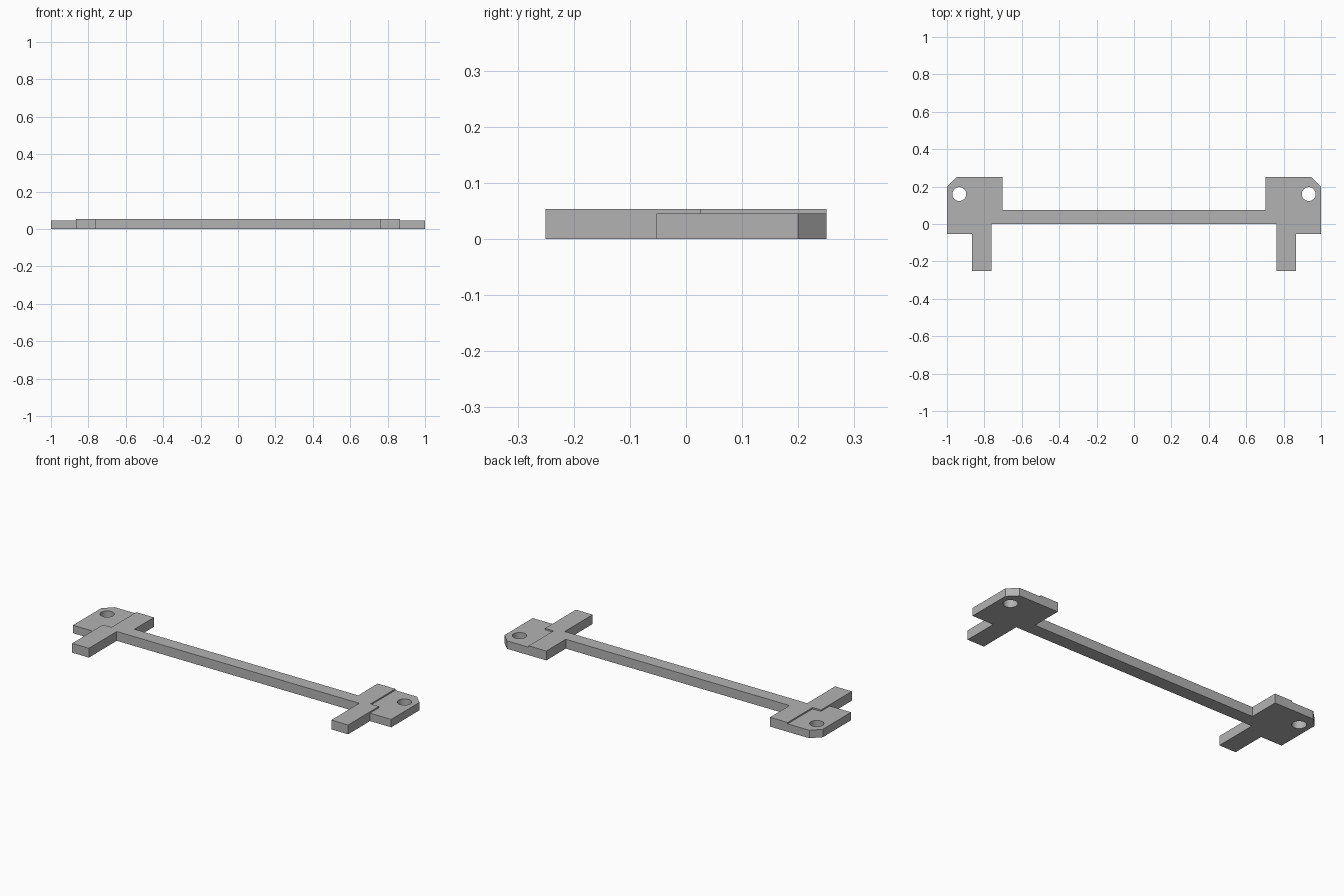
import bpy, bmesh, math

cube = bpy.data.objects.get("Cube")
if cube:
    bpy.data.objects.remove(cube, do_unlink=True)

FRAME_H, EAR_H = 0.053, 0.045

grey = bpy.data.materials.new("plain grey")
grey.use_nodes = True
colour = (0.45, 0.45, 0.45, 1)
grey.diffuse_color = colour
grey.node_tree.nodes["Principled BSDF"].inputs["Base Color"].default_value = colour


def plate(name, loops, height):
    """Flat plate from an outline, plus optional hole loops, extruded up from z = 0."""
    bm = bmesh.new()
    edges = []
    for loop in loops:
        vs = [bm.verts.new((x, y, 0)) for x, y in loop]
        edges += [bm.edges.new((a, b)) for a, b in zip(vs, vs[1:] + vs[:1])]
    bmesh.ops.triangle_fill(bm, edges=edges, use_beauty=True)
    base = bm.faces[:]
    top = bmesh.ops.extrude_face_region(bm, geom=base, use_keep_orig=True)["geom"]
    verts = [g for g in top if isinstance(g, bmesh.types.BMVert)]
    bmesh.ops.translate(bm, verts=verts, vec=(0, 0, height))
    bmesh.ops.recalc_face_normals(bm, faces=bm.faces[:])
    mesh = bpy.data.meshes.new(name)
    bm.to_mesh(mesh)
    bm.free()
    mesh.materials.append(grey)
    obj = bpy.data.objects.new(name, mesh)
    bpy.context.collection.objects.link(obj)
    bpy.ops.object.select_all(action="DESELECT")
    obj.select_set(True)
    bpy.context.view_layer.objects.active = obj
    bpy.ops.object.shade_smooth_by_angle(angle=math.radians(30))
    return obj


def mirrored(points):
    return [(-x, y) for x, y in reversed(points)]


# Thick frame: crossbar with an upright and a leg at each end
half = [(0.762, 0), (0.762, -0.25), (0.867, -0.25), (0.867, 0.027),
        (0.814, 0.027), (0.814, 0.25), (0.703, 0.25), (0.703, 0.075)]
plate("crossbar_frame", [half + mirrored(half)], FRAME_H)

# Thinner mounting ears with a chamfered corner and a screw hole
ear = [(0.867, -0.053), (1, -0.053), (1, 0.2), (0.95, 0.25),
       (0.814, 0.25), (0.814, 0.027), (0.867, 0.027)]
hole = [(0.934 + 0.037 * math.cos(a), 0.16 + 0.037 * math.sin(a))
        for a in (math.tau * i / 40 for i in range(40))]
plate("left_mounting_ear", [ear, hole], EAR_H)
plate("right_mounting_ear", [mirrored(ear), mirrored(hole)], EAR_H)
